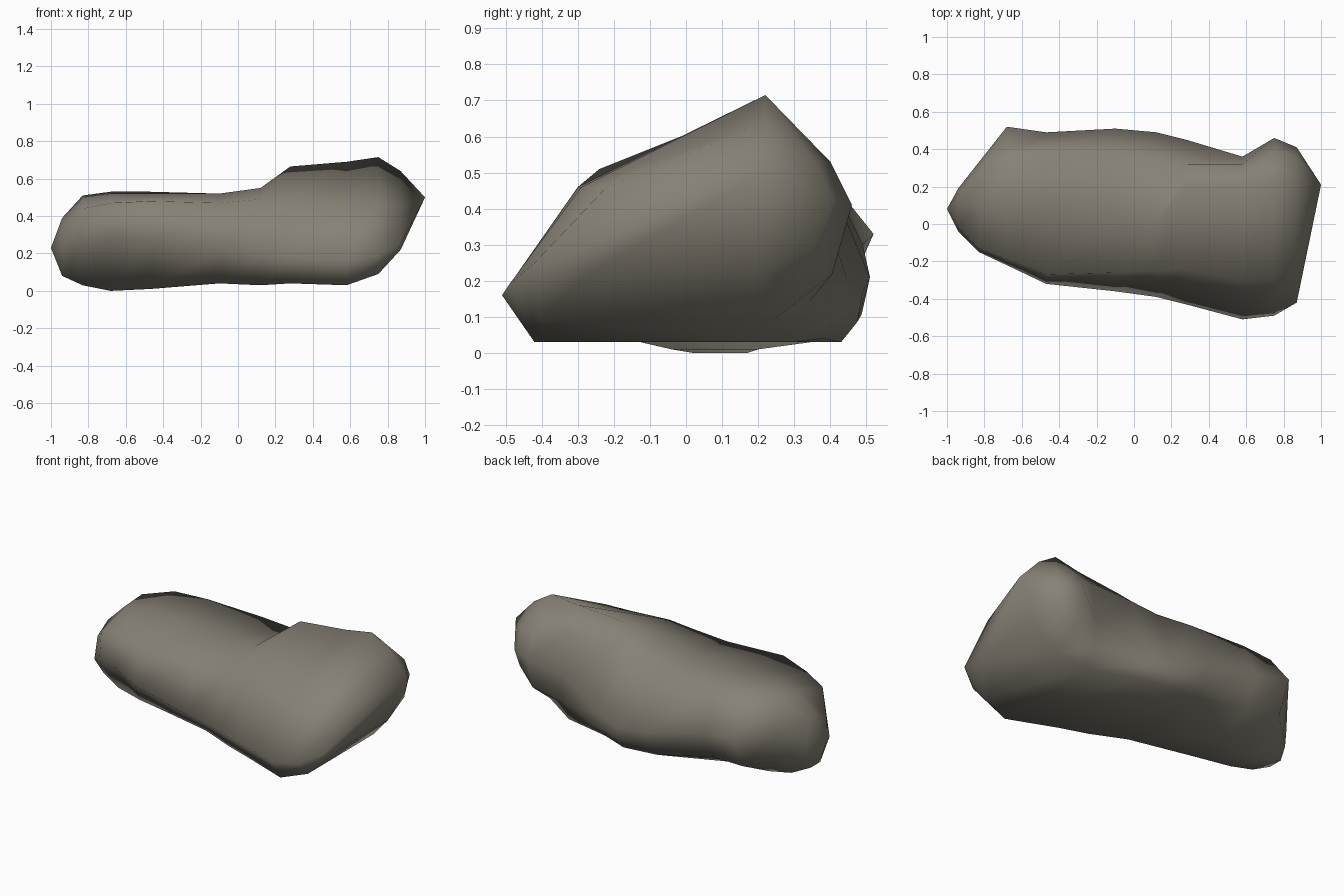
import bpy
import bmesh

default_cube = bpy.data.objects.get("Cube")
if default_cube:
    bpy.data.objects.remove(default_cube, do_unlink=True)

# Stone colour
stone = bpy.data.materials.new("grey brown stone")
stone.use_nodes = True
stone_colour = (0.24, 0.22, 0.178, 1)
stone.diffuse_color = stone_colour
shader = stone.node_tree.nodes["Principled BSDF"]
shader.inputs["Base Color"].default_value = stone_colour
shader.inputs["Roughness"].default_value = 0.9

# Sections along x. Each has x, then y and z of the front, front shoulder,
# ridge, back shoulder and back, then the underside's front y, back y and z
sections = [
    (-.94, -.04, .2, -.01, .33, .09, .39, .16, .37, .19, .26, .05, .14, .08),
    (-.83, -.15, .26, -.13, .44, .1, .5, .26, .51, .33, .32, .03, .17, .03),
    (-.68, -.22, .29, -.19, .47, .1, .52, .36, .53, .52, .33, .02, .17, 0),
    (-.47, -.32, .27, -.27, .48, .1, .52, .38, .53, .49, .3, -.04, .2, .01),
    (-.1, -.36, .21, -.26, .47, .05, .52, .38, .52, .51, .21, -.17, .42, .04),
    (.12, -.39, .19, -.25, .49, 0, .55, .34, .53, .49, .17, -.25, .43, .03),
    (.28, -.43, .18, -.24, .51, .2, .665, .32, .56, .45, .2, -.32, .38, .04),
    (.58, -.51, .16, -.3, .46, .21, .69, .32, .57, .36, .32, -.42, .3, .03),
    (.75, -.49, .19, -.29, .46, .22, .715, .4, .53, .46, .41, -.4, .24, .09),
    (.87, -.42, .25, -.22, .46, .22, .64, .36, .53, .41, .42, -.27, .2, .22),
]
low_tip = (-1, .08, .23)
raised_tip = (1, .21, .5)


def section_points(section):
    """Return one closed outline, from the front over the top to the underside."""
    x, *outline, under_front, under_back, under_z = section
    upper = list(zip(outline[::2], outline[1::2]))
    # The back drops steeply before it turns under
    back_y, back_z = upper[-1]
    low_back = (0.75 * back_y + 0.25 * under_back, 0.4 * back_z + 0.6 * under_z)
    lower = [low_back, (under_back, under_z), (under_front, under_z)]
    return [(x, y, z) for y, z in upper + lower]


def pairs(ring):
    """Neighbouring vertices round a ring."""
    return zip(ring, ring[1:] + ring[:1])


# Loft the sections and close each end to a point
bm = bmesh.new()
rings = [[bm.verts.new(point) for point in section_points(section)]
         for section in sections]
for ring, following in zip(rings, rings[1:]):
    for (a, b), (c, d) in zip(pairs(ring), pairs(following)):
        bm.faces.new((a, b, d, c))
for ring, tip in ((rings[0], low_tip), (rings[-1], raised_tip)):
    end = bm.verts.new(tip)
    for a, b in pairs(ring):
        bm.faces.new((a, b, end))
bmesh.ops.recalc_face_normals(bm, faces=bm.faces)

# Faceted outline with soft shading
mesh = bpy.data.meshes.new("boulder")
bm.to_mesh(mesh)
bm.free()
mesh.materials.append(stone)
mesh.shade_smooth()
boulder = bpy.data.objects.new("boulder", mesh)
bpy.context.collection.objects.link(boulder)
